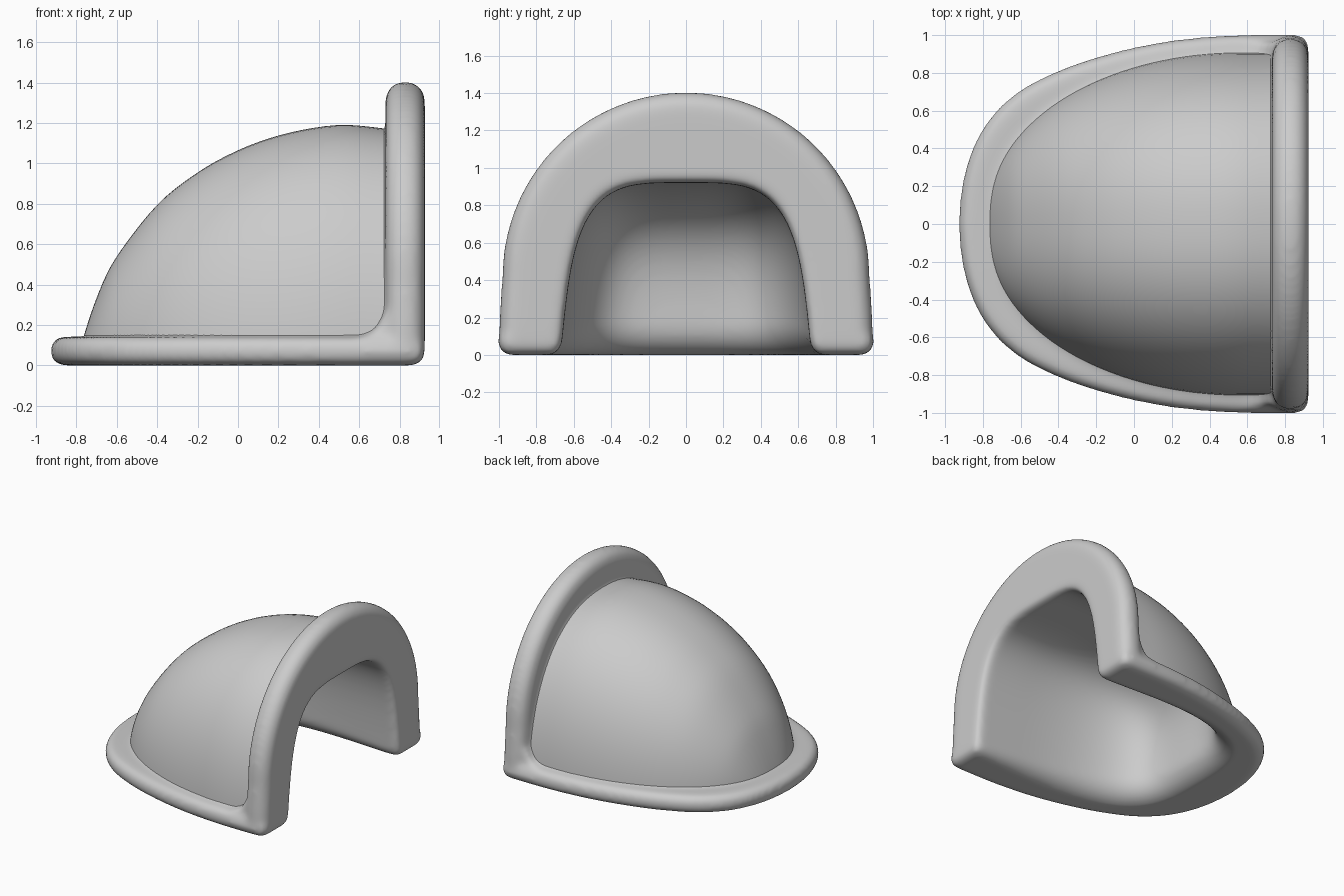
import bpy, bmesh, math
from mathutils import Vector
from mathutils.bvhtree import BVHTree

if "Cube" in bpy.data.objects:
    bpy.data.objects.remove(bpy.data.objects["Cube"])

COL = bpy.context.collection
CX = 0.55
VOXEL = 0.017


def new_object(name, bm):
    bmesh.ops.recalc_face_normals(bm, faces=bm.faces)
    me = bpy.data.meshes.new(name)
    bm.to_mesh(me)
    bm.free()
    ob = bpy.data.objects.new(name, me)
    COL.objects.link(ob)
    return ob


def absorb(bm, part):
    """Copy a finished part into a larger bmesh."""
    bmesh.ops.recalc_face_normals(part, faces=part.faces)
    me = bpy.data.meshes.new("tmp")
    part.to_mesh(me)
    part.free()
    bm.from_mesh(me)
    bpy.data.meshes.remove(me)


def spline(pts, steps=5):
    """Catmull-Rom curve through 2D points."""
    p = [Vector(q) for q in pts]
    p = [2 * p[0] - p[1]] + p + [2 * p[-1] - p[-2]]
    out = []
    for a, b, c, d in zip(p, p[1:], p[2:], p[3:]):
        for i in range(steps):
            t = i / steps
            out.append(0.5 * (2 * b + (c - a) * t + (2 * a - 5 * b + 4 * c - d) * t * t
                              + (3 * b - a - 3 * c + d) * t ** 3))
    return out + [p[-2]]


def add_plate(bm, outline, depth, bevel):
    """Extruded outline with a rounded rim."""
    part = bmesh.new()
    f = part.faces.new([part.verts.new(p) for p in outline])
    ext = bmesh.ops.extrude_face_region(part, geom=[f])["geom"]
    bmesh.ops.translate(part, vec=depth, verts=[v for v in ext if isinstance(v, bmesh.types.BMVert)])
    bmesh.ops.recalc_face_normals(part, faces=part.faces)
    if bevel:
        rim = [e for e in part.edges if e.calc_face_angle(0) > 1]
        bmesh.ops.bevel(part, geom=rim, offset=bevel, segments=5, profile=0.5, affect='EDGES')
    absorb(bm, part)


def add_loft(bm, half, x0, x1, ny, nz, taper=0, z_low=None):
    """Arched cross-sections along x; half(x) gives half width and height."""
    xs = [CX - (CX - x0) * math.cos(math.pi / 2 * i / 36) for i in range(37)]
    xs += [CX + (x1 - CX) * i / 6 for i in range(1, 7)]
    rings = []
    for x in xs:
        w, h = half(x)
        pts = []
        for i in range(57):
            a = math.pi * i / 56
            c, s = math.cos(a), max(math.sin(a), 0)
            z = h * s ** (2 / nz)
            y = math.copysign(w * abs(c) ** (2 / ny), c) * (1 - taper * z)
            pts.append((y, z if z_low is None else max(z, z_low + 0.005)))
        if z_low is not None:
            pts = [(pts[0][0], z_low)] + pts + [(pts[-1][0], z_low)]
        rings.append([bm.verts.new((x, y, z)) for y, z in pts])
    n = len(rings[0])
    for a, b in zip(rings, rings[1:]):
        for i in range(n if z_low is not None else n - 1):
            j = (i + 1) % n
            bm.faces.new((a[i], a[j], b[j], b[i]))
    if z_low is not None:
        bm.faces.new(rings[0])
        bm.faces.new(rings[-1])


def remesh(ob):
    m = ob.modifiers.new("remesh", 'REMESH')
    m.mode = 'VOXEL'
    m.voxel_size = VOXEL


def apply_all(ob):
    dg = bpy.context.evaluated_depsgraph_get()
    me = bpy.data.meshes.new_from_object(ob.evaluated_get(dg))
    ob.modifiers.clear()
    ob.data = me


def flare(r, u):
    """Sideways offset of a quarter-round lip of radius r."""
    u = min(max(u, 0), r)
    return r - math.sqrt(max(r * r - u * u, 0))


# Dome side profile and plan
PROFILE = spline([(-0.79, 0.01), (-0.765, 0.14), (-0.69, 0.36), (-0.6, 0.54), (-0.4, 0.795),
                  (-0.2, 0.955), (0, 1.065), (0.2, 1.138), (0.4, 1.18), (0.55, 1.19),
                  (0.73, 1.172), (0.9, 1.15)])


def dome_half(x):
    k = max(1 - (max(CX - x, 0) / 1.341) ** 1.95, 0.0005)
    h = 0.01
    for a, b in zip(PROFILE, PROFILE[1:]):
        if a.x <= x <= b.x:
            h = a.y + (b.y - a.y) * (x - a.x) / (b.x - a.x)
    return 0.91 * k ** (1 / 2.15), h


def core_half(x):
    w, h = dome_half(CX + (x - CX) / 0.977)
    return w * 0.965, h * 0.972


def hollow_half(x):
    k = max(1 - (max(CX - x, 0) / 1.03) ** 2.5, 0.0005)
    return 0.67 * k ** 0.25, 0.92 * k ** 0.25


# Solid body: base flange, upright arch, corner fillets, core under the dome skin
bm = bmesh.new()
side = spline([(0.925, 1.003), (0.6, 1.003), (0.4, 0.993), (0.2, 0.972), (0, 0.935), (-0.2, 0.883),
               (-0.4, 0.812), (-0.6, 0.71), (-0.75, 0.575), (-0.85, 0.41), (-0.91, 0.21), (-0.93, 0)], 4)
base = [(x, y, 0) for x, y in side] + [(x, -y, 0) for x, y in reversed(side[:-1])]
add_plate(bm, base, (0, 0, 0.142), 0.063)
half_arch = [(1.003, 0), (0.998, 0.2)]
half_arch += [(0.983 * math.cos(a), 0.42 + 0.985 * math.sin(a))
              for a in [math.pi / 2 * i / 24 for i in range(25)]]
arch = [(0.73, y, z) for y, z in half_arch] + [(0.73, -y, z) for y, z in reversed(half_arch[:-1])]
add_plate(bm, arch, (0.195, 0, 0), 0.09)
add_plate(bm, [(0.60, -0.965, 0.1), (0.60, -0.965, 0.14), (0.68, -0.965, 0.17),
               (0.73, -0.965, 0.26), (0.78, -0.965, 0.26), (0.78, -0.965, 0.1)], (0, 1.93, 0), 0)
core = bmesh.new()
add_loft(core, core_half, CX - 1.341 * 0.977, 0.85, 2.3, 2.2, z_low=0.02)
absorb(bm, core)
solid = new_object("flanged_shell", bm)

# Hollow, open at the arch and underneath, with flared lips
bm = bmesh.new()
add_loft(bm, hollow_half, CX - 1.03, 1.1, 4, 4, taper=0.15, z_low=-0.1)
cutter = new_object("hollow_cutter", bm)
cutter.hide_render = True
remesh(cutter)
apply_all(cutter)
for v in cutter.data.vertices:
    x, y, z = v.co
    r = 0.07 + 0.1 * min(max((0.8 - x) / 1.1, 0), 1)
    out = Vector((min(x - 0.2, 0), y, 0))
    if out.length > 0.2:
        v.co += out.normalized() * 0.9 * flare(r, r - z)
    if z > 0:
        v.co += Vector((0, y, z)).normalized() * 0.6 * flare(0.05, x - 0.87)

remesh(solid)
m = solid.modifiers.new("hollow", 'BOOLEAN')
m.operation, m.object, m.solver = 'DIFFERENCE', cutter, 'EXACT'
remesh(solid)
m = solid.modifiers.new("soften", 'SMOOTH')
m.factor, m.iterations = 0.5, 18
apply_all(solid)
bpy.data.objects.remove(cutter)

# Crisp outer dome skin seated in the flanges
bm = bmesh.new()
add_loft(bm, dome_half, CX - 1.341, 0.78, 2.3, 2.2)
bmesh.ops.bisect_plane(bm, geom=bm.verts[:] + bm.edges[:] + bm.faces[:],
                       plane_co=(0, 0, 0.1), plane_no=(0, 0, 1), clear_inner=True)
bmesh.ops.recalc_face_normals(bm, faces=bm.faces)
tree = BVHTree.FromBMesh(bm)
dome = new_object("dome_skin", bm)
if sum(f.normal.z for f in dome.data.polygons) < 0:
    dome.data.flip_normals()

# Remove core faces hidden beneath the dome skin
bm = bmesh.new()
bm.from_mesh(solid.data)
hidden = []
for f in bm.faces:
    c = f.calc_center_median()
    if c.z > 0.18 and c.x < 0.69 and abs(c.y) < 0.9 and tree.find_nearest(c)[3] < 0.055:
        hidden.append(f)
bmesh.ops.delete(bm, geom=hidden, context='FACES')
bm.to_mesh(solid.data)
bm.free()

for ob in (solid, dome):
    ob.data.shade_smooth()
